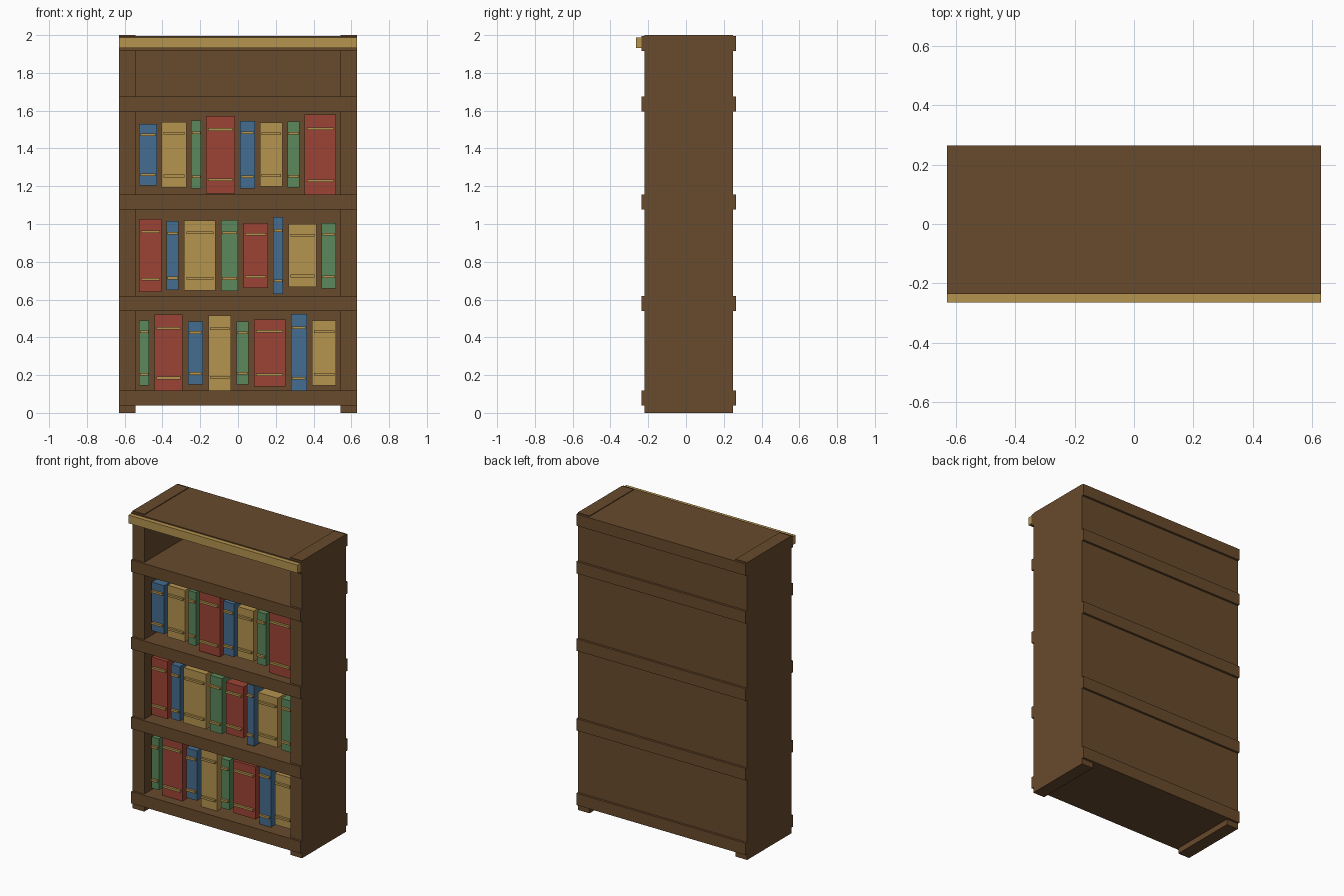
import bpy

cube = bpy.data.objects.get("Cube")
if cube:
    bpy.data.objects.remove(cube, do_unlink=True)


def linear(v):
    v /= 255
    return v / 12.92 if v <= 0.04 else ((v + 0.055) / 1.055) ** 2.4


def material(name, *rgb):
    mat = bpy.data.materials.new(name)
    colour = [linear(c) for c in rgb] + [1.0]
    mat.diffuse_color = colour
    mat.use_nodes = True
    mat.node_tree.nodes["Principled BSDF"].inputs["Base Color"].default_value = colour
    return mat


wood = material("brown_wood", 104, 74, 44)
gold = material("gold", 181, 147, 79)
red = material("red_cover", 156, 68, 53)
blue = material("blue_cover", 69, 109, 144)
green = material("green_cover", 91, 136, 91)


def box(name, mat, xs, ys, zs):
    """Box from its low and high bounds on each axis."""
    bpy.ops.mesh.primitive_cube_add(size=1)
    obj = bpy.context.object
    obj.name = name
    obj.data.name = name
    for v in obj.data.vertices:
        v.co = [(b[0] + b[1]) / 2 + c * (b[1] - b[0]) for c, b in zip(v.co, (xs, ys, zs))]
    obj.data.materials.append(mat)
    return obj


HALF, INNER = 0.63, 0.543      # outer and inner half widths
SHELF_Y = (-0.235, 0.265)

# Case: sides, back, shelves, top and gilded trim
box("left_side", wood, (INNER, HALF), (-0.22, 0.25), (0, 2))
box("right_side", wood, (-HALF, -INNER), (-0.22, 0.25), (0, 2))
box("back_panel", wood, (-INNER, INNER), (0.22, 0.25), (0.05, 1.98))
for name, z in (("bottom_shelf", 0.038), ("lower_shelf", 0.54),
                ("middle_shelf", 1.076), ("upper_shelf", 1.596)):
    box(name, wood, (-HALF, HALF), SHELF_Y, (z, z + 0.08))
box("top_board", wood, (-HALF, HALF), SHELF_Y, (1.917, 1.995))
box("front_trim", gold, (-HALF, HALF), (-0.265, -0.235), (1.933, 1.988))

# Books: each row has its middle height and (width, height) per book
rows = (
    ("lower", 0.317, ((.053, .345), (.148, .406), (.08, .334), (.119, .395),
                      (.064, .332), (.167, .353), (.085, .414), (.127, .345))),
    ("middle", 0.833, ((.117, .387), (.064, .366), (.167, .371), (.09, .374),
                       (.13, .345), (.053, .408), (.147, .333), (.077, .347))),
    ("upper", 1.367, ((.093, .326), (.13, .347), (.053, .36), (.153, .41),
                      (.079, .357), (.119, .339), (.066, .35), (.167, .424))),
)
covers = (red, blue, gold, green)
ROW_START, ROW_LENGTH, SPINE = -0.523, 1.043, -0.17

for r, (row, mid, books) in enumerate(rows):
    gap = (ROW_LENGTH - sum(w for w, h in books)) / (len(books) - 1)
    x = ROW_START
    for i, (w, h) in enumerate(books):
        label = f"{row}_book_{i + 1}"
        box(label, covers[(r + i + 3) % 4], (x, x + w), (SPINE, 0.13),
            (mid - h / 2, mid + h / 2))
        # Raised bands across the spine
        for end, sign in (("top", 1), ("bottom", -1)):
            z = mid + sign * h * 0.325
            box(f"{label}_{end}_band", gold, (x + w * 0.07, x + w * 0.93),
                (SPINE - 0.015, SPINE + 0.005), (z - 0.007, z + 0.007))
        x += w + gap
